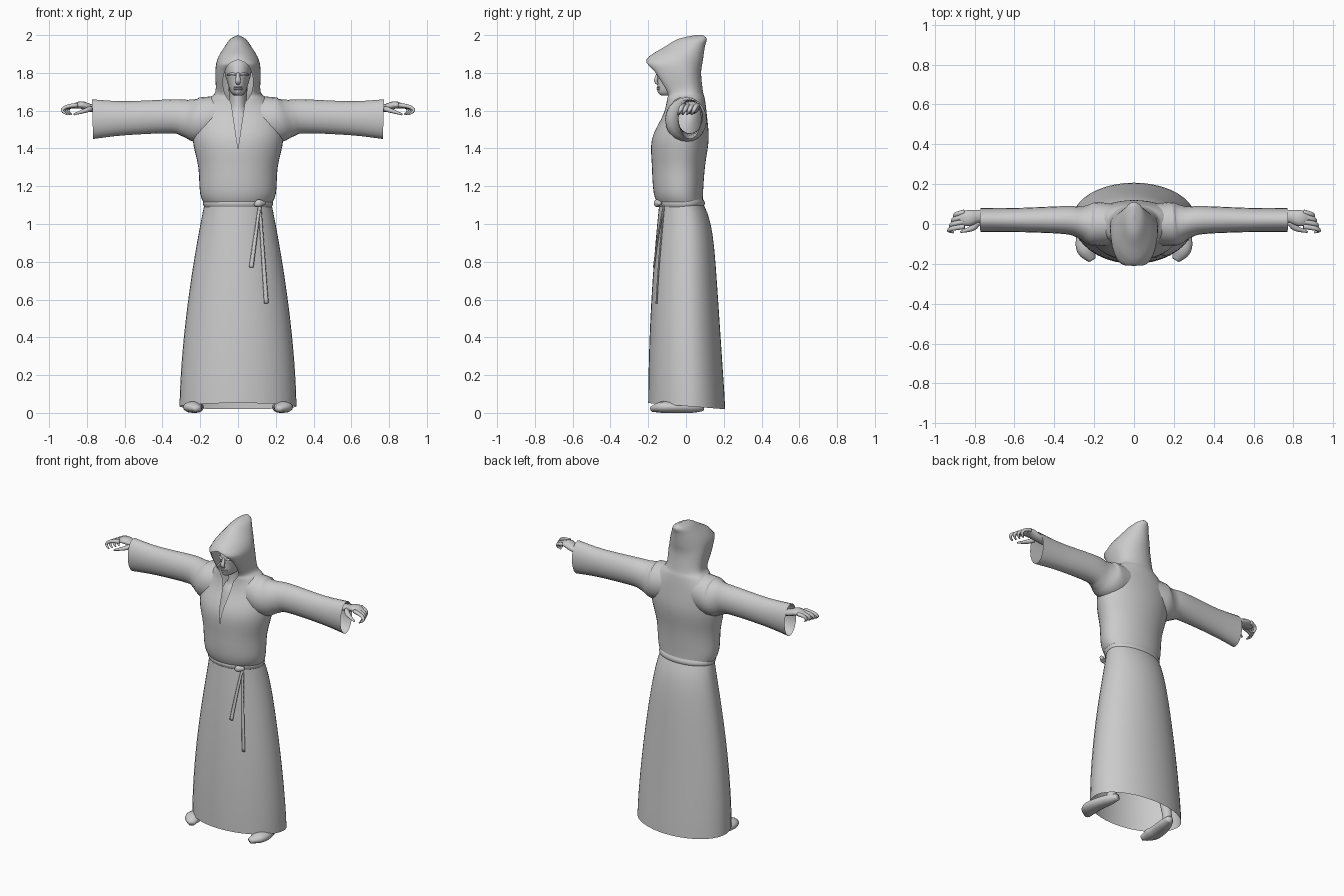
import bpy, bmesh, math
from mathutils import Vector

if "Cube" in bpy.data.objects:
    bpy.data.objects.remove(bpy.data.objects["Cube"])

# one plain grey for the whole figure
grey = bpy.data.materials.new("plain_grey")
grey.use_nodes = True
grey.diffuse_color = (.6, .6, .6, 1)
shader = grey.node_tree.nodes["Principled BSDF"]
shader.inputs["Base Color"].default_value = grey.diffuse_color
shader.inputs["Roughness"].default_value = .8


def smooth_rows(keys, steps=4):
    """Pass a smooth curve through a few key rows of any width."""
    rows = []
    for i in range(len(keys) - 1):
        before, start = keys[max(i - 1, 0)], keys[i]
        end, after = keys[i + 1], keys[min(i + 2, len(keys) - 1)]
        for step in range(steps):
            t = step / steps
            row = []
            for a, b, c, d in zip(before, start, end, after):
                bend = (2 * a - 5 * b + 4 * c - d) * t + (3 * b - a - 3 * c + d) * t * t
                row.append(b + t * (c - a + bend) / 2)
            rows.append(row)
    return rows + [list(keys[-1])]


def loft(name, rings, closed=True, caps=False, mirror=False):
    """Skin a list of equal-length point rings."""
    bm = bmesh.new()
    rows = [[bm.verts.new(point) for point in ring] for ring in rings]
    count = len(rows[0])
    for lower, upper in zip(rows, rows[1:]):
        for i in range(count if closed else count - 1):
            j = (i + 1) % count
            bm.faces.new((lower[i], lower[j], upper[j], upper[i]))
    if caps:
        bm.faces.new(reversed(rows[0]))
        bm.faces.new(rows[-1])
    bmesh.ops.remove_doubles(bm, verts=bm.verts, dist=.0005)
    bmesh.ops.recalc_face_normals(bm, faces=bm.faces)
    for face in bm.faces:
        face.smooth = True
    mesh = bpy.data.meshes.new(name)
    bm.to_mesh(mesh)
    bm.free()
    mesh.materials.append(grey)
    obj = bpy.data.objects.new(name, mesh)
    bpy.context.collection.objects.link(obj)
    if mirror:
        obj.modifiers.new("mirror", 'MIRROR').use_mirror_merge = False


def middle(front, back):
    """Depth at which a horizontal section is widest."""
    return (front + back) / 2 + .02


def section(z, width, front, back, gap=0, count=10):
    """Horizontal outline, from the front round the left side to the front."""
    mid = middle(front, back)
    left = []
    for i in range(2 * count + 1):
        angle = math.pi / 2 * i / count
        across, along = math.sin(angle), math.cos(angle)
        if i < count:
            left.append((gap + (width - gap) * across, mid + (front - mid) * along, z))
        else:
            left.append((width * across, mid - (back - mid) * along, z))
    return left + [(-x, y, z) for x, y, z in reversed(left[:-1])]


def body(name, keys, **options):
    """Upright form from key rows of height, half width, front and back."""
    loft(name, [section(*row) for row in smooth_rows(keys)], **options)


def tube(name, keys, hint=(0, 0, 1), count=12, **options):
    """Elliptic tube from key rows of x, y, z, half width and half height."""
    rows = smooth_rows(keys)
    points = [Vector(row[:3]) for row in rows]
    rings = []
    for i, (point, row) in enumerate(zip(points, rows)):
        ahead = points[min(i + 1, len(points) - 1)] - points[max(i - 1, 0)]
        side = ahead.cross(Vector(hint)).normalized()
        up = side.cross(ahead).normalized()
        ring = []
        for k in range(count):
            angle = math.tau * k / count
            ring.append(point + side * row[3] * math.cos(angle) + up * row[4] * math.sin(angle))
        rings.append(ring)
    loft(name, rings, **options)


# upper robe and hood in one sheet, open at the neck slit and the face
def opening(z):
    slit = max(0, min(z - 1.4, .25)) * .15 if z < 1.7 else 0
    arch = .08 * math.sqrt(max(0, 1 - ((z - 1.75) / .12) ** 2))
    return max(slit, arch)


robe_keys = [
    (1.09, .17, -.14, .09), (1.16, .2, -.17, .09), (1.3, .21, -.18, .1),
    (1.45, .24, -.18, .12), (1.58, .23, -.12, .11), (1.66, .16, -.1, .1),
    (1.7, .12, -.1, .09), (1.8, .12, -.16, .08), (1.87, .11, -.21, .09),
    (1.94, .07, -.11, .1), (1.98, .04, -.04, .11), (2, 0, .05, .09)]
loft("hooded_robe_top",
     [section(*row, opening(row[0])) for row in smooth_rows(robe_keys)], closed=False)


# skirt narrowing in a curve from hem to waist
def skirt_size(z):
    rise = z / 1.12
    return (.31 - .135 * rise ** 1.7, -.2 + .06 * rise ** 2,
            .21 - .075 * rise - .05 * rise ** 12)


skirt = [section(z, *skirt_size(z)) for z in [.04 + .06 * i for i in range(19)]]
skirt[0] = [(x, y, z - .08 * (y + .05)) for x, y, z in skirt[0]]
loft("robe_skirt", skirt)

# belt, knot and hanging ends
belt = []
for i in range(5):
    bulge = .008 * math.sin(math.pi * i / 4)
    belt.append(section(1.09 + i / 100, .178 + bulge, -.15 - bulge, .092 + bulge))
loft("belt", belt)
tube("belt_knot", [(.09, -.15, 1.1, .01, .01), (.11, -.155, 1.11, .015, .02),
                   (.14, -.135, 1.11, .01, .01)], caps=True)


def skirt_front(x, z):
    """Depth of the skirt's front surface."""
    width, front, back = skirt_size(z)
    mid = middle(front, back)
    return mid + (front - mid) * math.sqrt(1 - (x / width) ** 2)


for name, x_end, z_end in (("belt_end_short", .07, .77), ("belt_end_long", .15, .58)):
    hanging = []
    for i in range(5):
        x, z = .115 + (x_end - .115) * i / 4, 1.1 + (z_end - 1.1) * i / 4
        hanging.append((x, skirt_front(x, z) - .007, z, .008 + .001 * i, .005))
    tube(name, hanging, hint=(0, 1, 0), count=6, caps=True)

# sleeves, open at the cuffs
tube("sleeves", [
    (.1, 0, 1.57, .1, .11), (.2, 0, 1.55, .11, .12), (.27, .01, 1.56, .08, .1),
    (.35, .02, 1.57, .07, .09), (.6, .02, 1.56, .06, .09), (.77, .02, 1.555, .06, .105)],
    count=20, mirror=True)

# hands: wrist and palm, four curled fingers and a thumb
tube("palms", [(.6, .03, 1.6, .03, .02), (.76, .04, 1.61, .03, .02),
               (.83, .03, 1.63, .04, .02), (.88, .02, 1.62, .03, .01)], caps=True, mirror=True)
for k, finger in enumerate(("index", "middle", "ring", "little")):
    y, reach = .024 * k - .012, .07 - .01 * k
    tube(finger + "_fingers", [
        (.85, y, 1.63, .012, .013), (.86 + reach * .7, y - .01, 1.62, .01, .012),
        (.86 + reach, y - .02, 1.6, .008, .01), (.85 + reach * .8, y - .03, 1.58, .004, .005)],
        hint=(0, 1, 0), caps=True, mirror=True)
tube("thumbs", [(.78, .01, 1.61, .015, .015), (.81, -.02, 1.6, .015, .012),
                (.87, -.04, 1.58, .005, .005)], caps=True, mirror=True)

# head, neck and face
body("head", [(1.68, .02, -.13, -.05), (1.7, .04, -.15, 0), (1.76, .06, -.15, .05),
              (1.8, .07, -.15, .06), (1.86, .07, -.13, .06), (1.91, .02, -.06, .03)], caps=True)
body("neck_and_chest", [(1.4, .08, -.16, .06), (1.56, .08, -.11, .06),
                        (1.62, .05, -.08, .05), (1.73, .05, -.08, .05)])
tube("nose", [(0, -.145, 1.8, .007, .008), (0, -.16, 1.76, .014, .01),
              (0, -.148, 1.74, .01, .005)], hint=(0, 1, 0), caps=True)
tube("brows", [(.01, -.148, 1.79, .008, .005), (.03, -.138, 1.795, .008, .007),
               (.055, -.11, 1.79, .006, .004)], caps=True, mirror=True)
for name, z in (("upper_lip", 1.724), ("lower_lip", 1.714)):
    tube(name, [(x, -.151 + 30 * x * x, z, .005, .004) for x in (-.02, 0, .02)], caps=True)

# feet and ankles
tube("feet", [(.2, .09, .03, .02, .02), (.22, .03, .03, .04, .03), (.24, -.07, .03, .05, .03),
              (.235, -.13, .03, .05, .03), (.21, -.18, .02, .02, .015)], caps=True, mirror=True)
tube("ankles", [(.22, .05, .03, .03, .03), (.21, .05, .1, .03, .03), (.19, .04, .25, .04, .04)],
     hint=(0, 1, 0), mirror=True)
